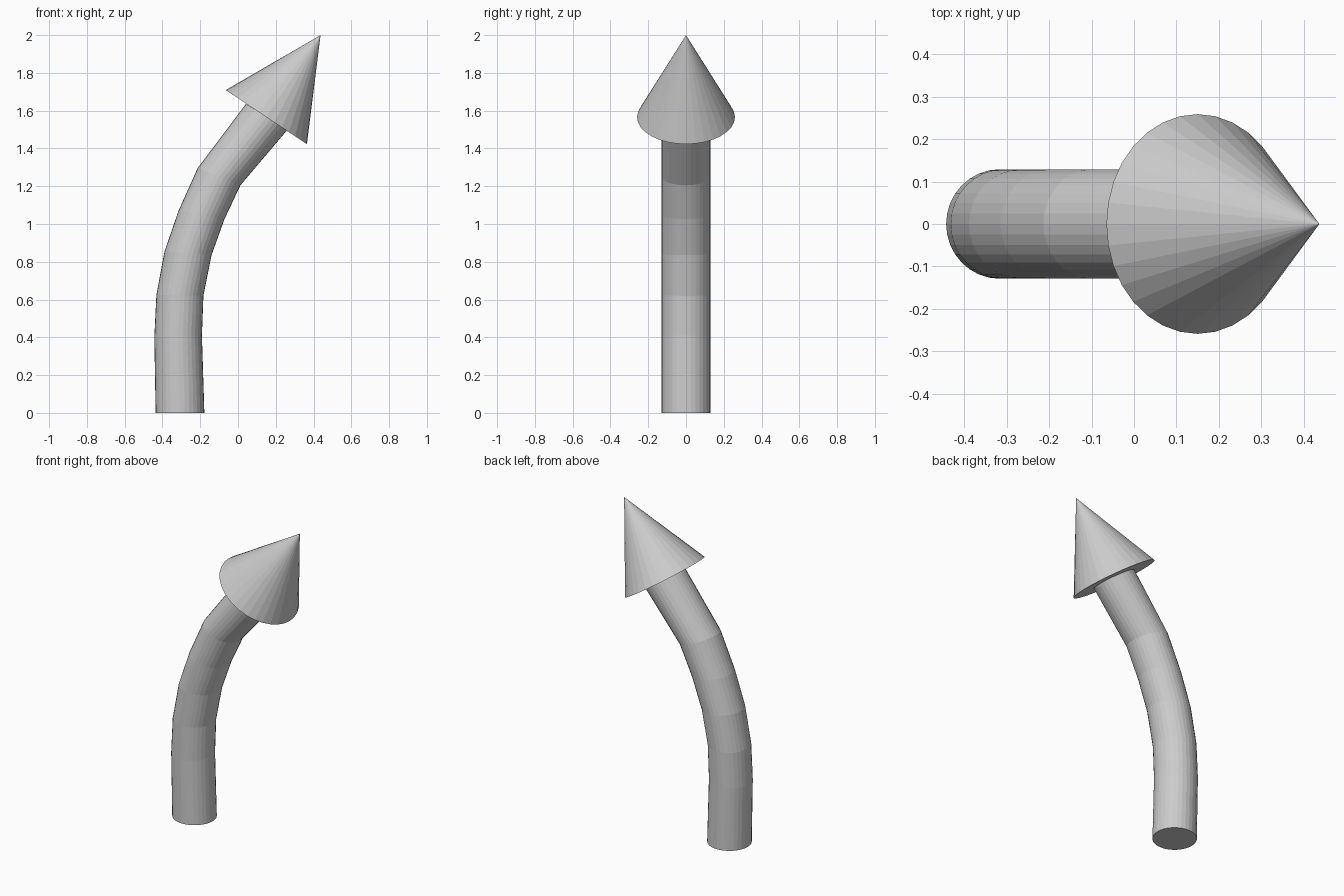
import bpy, bmesh
from math import cos, sin, tau
from mathutils import Vector

if "Cube" in bpy.data.objects:
    bpy.data.objects.remove(bpy.data.objects["Cube"])

SIDES = 32


def ring(bm, left, right, ry):
    """Circle of verts across the x-z line left-right, with half-width ry in y."""
    l, r = Vector((left[0], 0, left[1])), Vector((right[0], 0, right[1]))
    mid, half = (l + r) / 2, (r - l) / 2
    return [bm.verts.new(mid + half * cos(tau * i / SIDES)
                         + Vector((0, ry * sin(tau * i / SIDES), 0)))
            for i in range(SIDES)]


def finish(bm, name):
    bmesh.ops.recalc_face_normals(bm, faces=bm.faces)
    mesh = bpy.data.meshes.new(name)
    bm.to_mesh(mesh)
    bm.free()
    bpy.context.collection.objects.link(bpy.data.objects.new(name, mesh))


# Bent shaft: left and right outline points of each cross-section
sections = [
    ((-0.436, 0.0), (-0.178, 0.0)),
    ((-0.443, 0.40), (-0.191, 0.41)),
    ((-0.432, 0.625), (-0.183, 0.62)),
    ((-0.389, 0.855), (-0.140, 0.835)),
    ((-0.315, 1.07), (-0.072, 1.025)),
    ((-0.214, 1.295), (0.013, 1.205)),
    ((0.043, 1.637), (0.258, 1.494)),
]
bm = bmesh.new()
rings = [ring(bm, l, r, 0.129) for l, r in sections]
for a, b in zip(rings, rings[1:]):
    for i in range(SIDES):
        j = (i + 1) % SIDES
        bm.faces.new((a[i], a[j], b[j], b[i]))
bm.faces.new(rings[0])
finish(bm, "curved_shaft")

# Cone head, tilted along the shaft's end
bm = bmesh.new()
base = ring(bm, (-0.065, 1.709), (0.365, 1.423), 0.259)
tip = bm.verts.new((0.437, 0, 2.0))
for i in range(SIDES):
    bm.faces.new((base[i], base[(i + 1) % SIDES], tip))
bm.faces.new(base)
finish(bm, "arrow_head")
